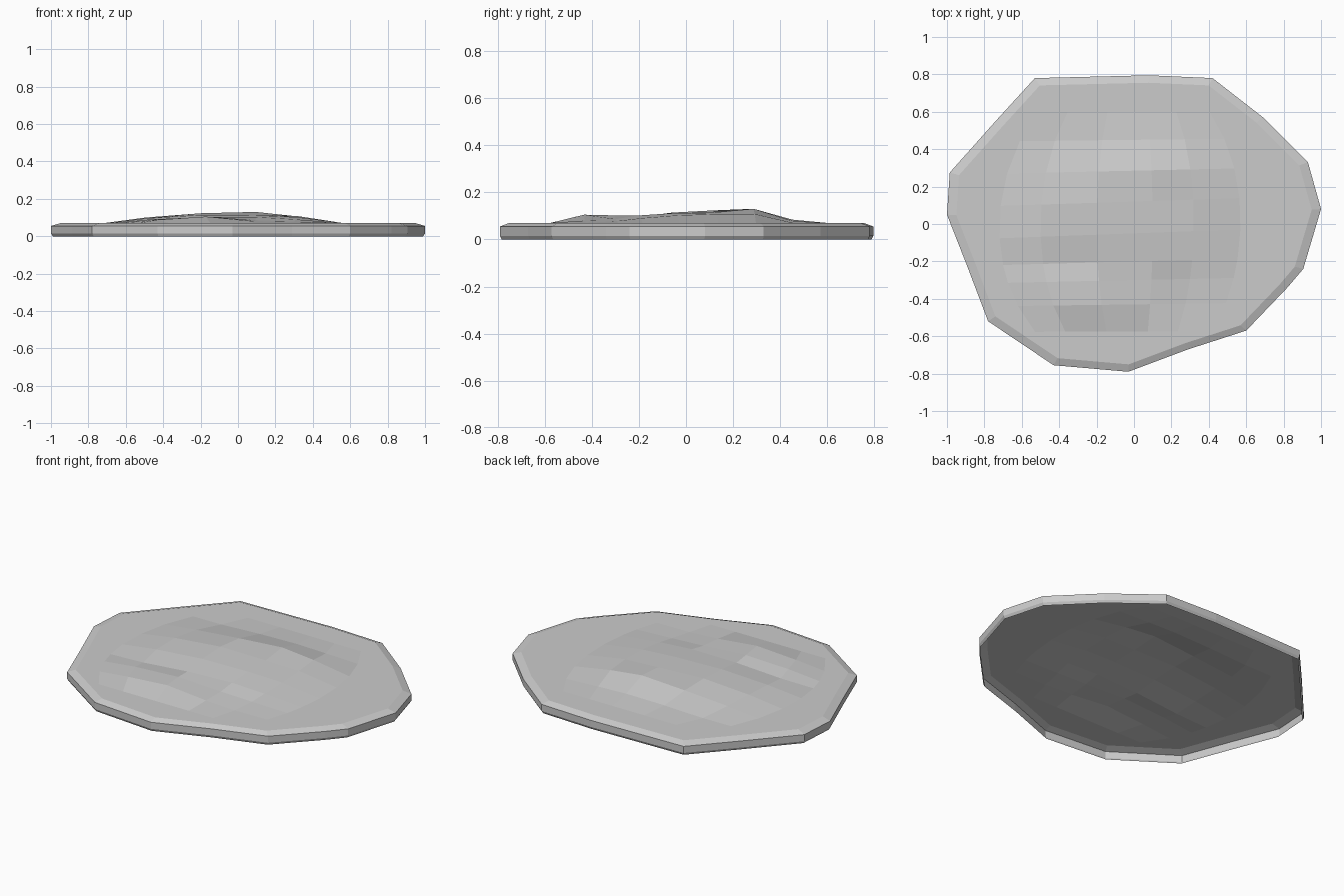
import bpy, bmesh, math

if "Cube" in bpy.data.objects:
    bpy.data.objects.remove(bpy.data.objects["Cube"])

outline = [(-.53, .78), (.08, .795), (.42, .78), (.69, .57), (.93, .33), (1, .08),
           (.905, -.24), (.82, -.34), (.60, -.57), (.29, -.67), (-.03, -.79),
           (-.43, -.755), (-.78, -.52), (-.89, -.23), (-1, .05), (-.985, .275), (-.74, .55)]
columns = [-.72, -.5, -.2, .1, .32, .57]
rows = [.6, .45, .285, .12, -.05, -.2, -.3, -.43, -.575]
# bump heights above the flat rim, in thousandths
bumps = [[0, 0, 0, 0, 0, 0],
         [0, 0, 10, 14, 8, 0],
         [0, 20, 42, 60, 38, 0],
         [0, 30, 53, 45, 38, 0],
         [0, 25, 44, 42, 32, 0],
         [0, 5, 25, 32, 20, 0],
         [0, 20, 32, 16, 8, 0],
         [0, 18, 35, 10, 0, 0],
         [0, 0, 0, 0, 0, 0]]

bm = bmesh.new()

# Rim: slightly tucked foot, upright wall, chamfered top edge
rings = [[bm.verts.new((x * s, y * s, z)) for x, y in outline]
         for s, z in ((.99, 0), (1, .015), (1, .055), (.95, .07))]
n = len(outline)
for low, high in zip(rings, rings[1:]):
    for i in range(n):
        j = (i + 1) % n
        bm.faces.new((low[j], low[i], high[i], high[j]))

# Bumpy middle of the top, narrowing toward front and back
grid = []
for y, heights in zip(rows, bumps):
    narrow = math.sqrt(1 - .5 * (y / .6) ** 2)
    grid.append([bm.verts.new((x * narrow, y + .04 * x * (1 - abs(y) / .6), .07 + h / 1000))
                 for x, h in zip(columns, heights)])
for back, front in zip(grid, grid[1:]):
    for i in range(len(columns) - 1):
        bm.faces.new((front[i], front[i + 1], back[i + 1], back[i]))

# Flat border between the rim and the bumpy middle; the underside stays open
border = [e for e in bm.edges if e.is_boundary and min(v.co.z for v in e.verts) > .06]
bmesh.ops.triangle_fill(bm, edges=border, use_beauty=True, normal=(0, 0, 1))
for f in bm.faces:
    f.normal_update()
    if f.calc_center_median().z > .06 and f.normal.z < 0:
        f.normal_flip()

mesh = bpy.data.meshes.new("ground_slab")
bm.to_mesh(mesh)
bm.free()
slab = bpy.data.objects.new("ground_slab", mesh)
bpy.context.collection.objects.link(slab)
